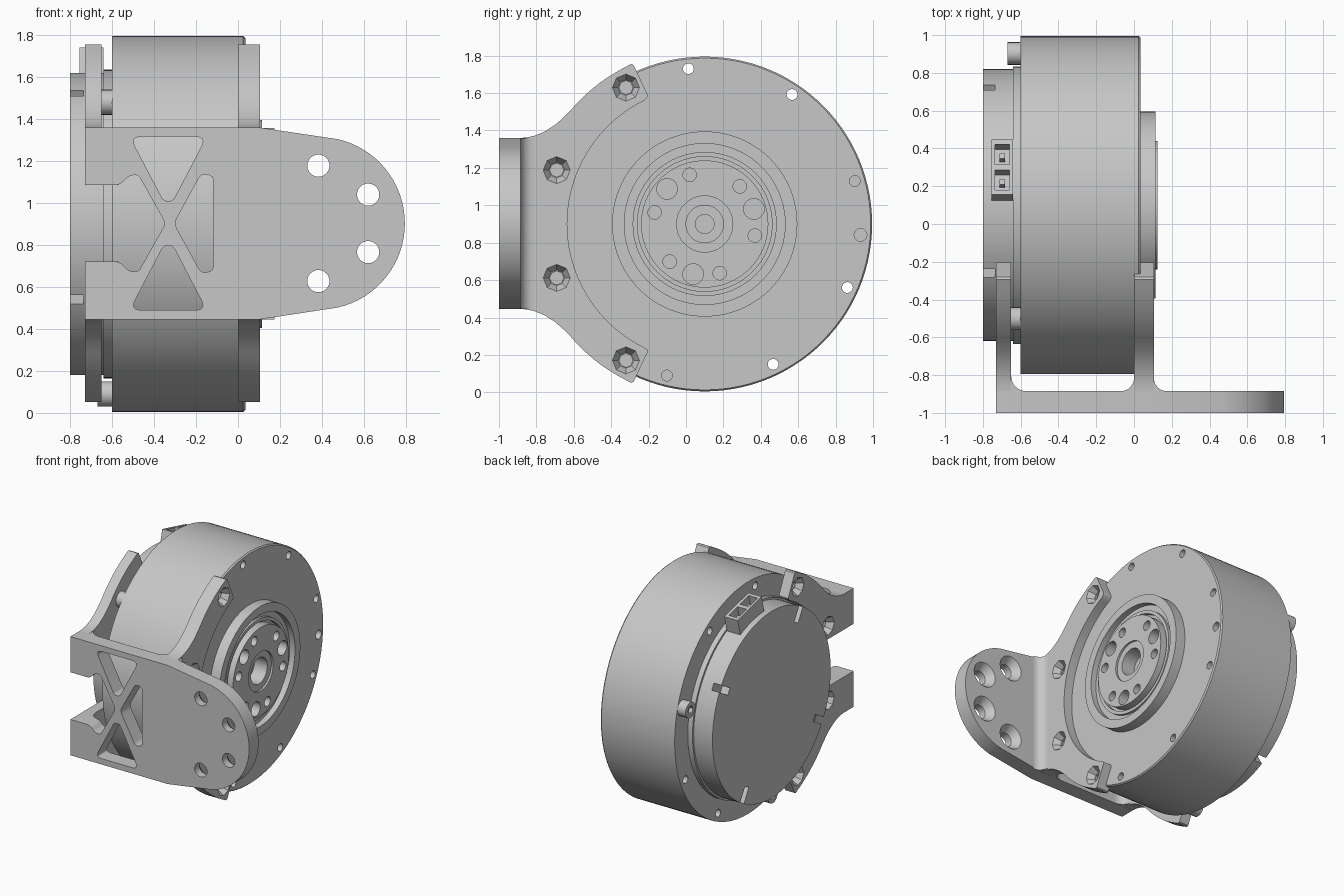
import bpy, bmesh, math
from math import cos, sin, radians
from mathutils import Vector, Matrix

if "Cube" in bpy.data.objects:
    bpy.data.objects.remove(bpy.data.objects["Cube"])

grey = bpy.data.materials.new("machined grey")
grey.use_nodes = True
COLOUR = (0.57, 0.57, 0.57, 1)
grey.diffuse_color = COLOUR
grey.node_tree.nodes["Principled BSDF"].inputs["Base Color"].default_value = COLOUR

CY, CZ = 0.1, 0.9          # motor axis, running along x
MID = 0.903                # mirror height of the bracket


def finish(name, bm):
    bmesh.ops.remove_doubles(bm, verts=bm.verts, dist=1e-5)
    bmesh.ops.recalc_face_normals(bm, faces=bm.faces)
    me = bpy.data.meshes.new(name)
    bm.to_mesh(me)
    bm.free()
    me.materials.append(grey)
    ob = bpy.data.objects.new(name, me)
    bpy.context.collection.objects.link(ob)
    return ob


def place(axis, a, b, t):
    return {"x": (t, a, b), "y": (a, t, b), "z": (a, b, t)}[axis]


def prism(name, pts, axis, lo, hi):
    """Extrude a flat outline along an axis."""
    bm = bmesh.new()
    rings = [[bm.verts.new(place(axis, a, b, t)) for a, b in pts] for t in (lo, hi)]
    low, high = rings
    bm.faces.new(low)
    bm.faces.new(high[::-1])
    for i in range(len(pts)):
        bm.faces.new((low[i - 1], low[i], high[i], high[i - 1]))
    return finish(name, bm)


def cone(name, axis, a, b, lo, hi, r1, r2, segs=24):
    """Round or faceted pin between two positions on an axis."""
    bm = bmesh.new()
    bmesh.ops.create_cone(bm, cap_ends=True, segments=segs, radius1=r1, radius2=r2, depth=abs(hi - lo))
    way = Vector(place(axis, 0, 0, hi - lo))
    turn = Vector((0, 0, 1)).rotation_difference(way).to_matrix().to_4x4()
    bm.transform(Matrix.Translation(place(axis, a, b, (lo + hi) / 2)) @ turn)
    return finish(name, bm)


def lathe(name, profile, segs=112):
    """Revolve (x, radius) points around the motor axis."""
    bm = bmesh.new()
    vs = [bm.verts.new((x, CY, CZ + r)) for x, r in profile]
    es = [bm.edges.new(p) for p in zip(vs, vs[1:])]
    bmesh.ops.spin(bm, geom=vs + es, cent=(0, CY, CZ), axis=(1, 0, 0),
                   angle=2 * math.pi, steps=segs, use_duplicate=False)
    return finish(name, bm)


def cut(target, tool):
    mod = target.modifiers.new("cut", "BOOLEAN")
    mod.object, mod.operation, mod.solver = tool, "DIFFERENCE", "EXACT"
    deps = bpy.context.evaluated_depsgraph_get()
    me = bpy.data.meshes.new_from_object(target.evaluated_get(deps))
    target.modifiers.clear()
    if len(me.polygons):
        target.data = me
    bpy.data.objects.remove(tool)


def polar(r, deg, cy=CY, cz=CZ):
    return cy + r * cos(radians(deg)), cz + r * sin(radians(deg))


def arc(r, a, b, n, cy=CY, cz=CZ):
    return [polar(r, a + (b - a) * i / n, cy, cz) for i in range(n + 1)]


def radial_rect(r0, r1, deg, half, offset=0):
    c, s = cos(radians(deg)), sin(radians(deg))
    corners = [(r0, -half), (r1, -half), (r1, half), (r0, half)]
    return [(CY + r * c - (w + offset) * s, CZ + r * s + (w + offset) * c) for r, w in corners]


def rounded(pts, radius, n=6):
    """Round every corner of a closed outline."""
    out = []
    for i, p in enumerate(pts):
        p, a, b = Vector(p), Vector(pts[i - 1]), Vector(pts[(i + 1) % len(pts)])
        r = min(radius, .45 * (a - p).length, .45 * (b - p).length)
        s, e = p + (a - p).normalized() * r, p + (b - p).normalized() * r
        for k in range(n + 1):
            t = k / n
            out.append(tuple(s * (1 - t) ** 2 + p * 2 * t * (1 - t) + e * t * t))
    return out


def flip(pts):
    return [(a, 2 * MID - b) for a, b in reversed(pts)]


# Motor housing with rear cover, front ring, output disc and hub bore
housing = lathe("motor_housing", [
    (-.8, 0), (-.8, .72), (-.64, .72), (-.64, .735), (-.6, .735), (-.6, .895),
    (.025, .895), (.035, .887), (.035, .495), (.115, .495), (.115, .43), (.07, .43),
    (.07, .385), (.09, .385), (.09, .36), (.06, .36), (.06, .34), (.125, .34),
    (.125, .15), (.11, .15), (.11, .1), (.0, .1), (.0, .05), (-.1, .05), (-.1, 0)])

# Output disc holes
for count, start, floor, r in ((6, 47, .04, .036), (3, 17, .02, .055)):
    for k in range(count):
        y, z = polar(.275, start + 360 / count * k)
        cut(housing, cone("cutter", "x", y, z, floor, .2, r, r))

# Rim holes: four run right through, three are blind
for deg, floor, r in [(96, -.7, .029), (56, -.7, .029), (-24, -.7, .029), (-64, -.7, .029),
                      (16, -.05, .029), (-104, -.05, .029), (-4, -.02, .034)]:
    y, z = polar(.835, deg)
    cut(housing, cone("cutter", "x", y, z, floor, .1, r, r, 20))

# Rear cover slots
for deg in (30, 120, 210, 300):
    cut(housing, prism("cutter", radial_rect(.6, .78, deg, .026), "x", -.85, -.735))

# Rear housing bolts with sockets
for k in range(3):
    y, z = polar(.835, 16 + 120 * k)
    bolt = cone(f"rear_bolt_{k + 1}", "x", y, z, -.67, -.59, .06, .06)
    cut(bolt, cone("cutter", "x", y, z, -.7, -.64, .032, .032, 6))

# Cable connector with two sockets and pins
connector = prism("cable_connector", radial_rect(.64, .83, 76, .15), "x", -.755, -.64)
for k, side in enumerate((-.07, .07)):
    cut(connector, prism("cutter", radial_rect(.72, .9, 76, .055, side), "x", -.737, -.66))
    prism(f"connector_pin_{k + 1}", radial_rect(.71, .79, 76, .014, side), "x", -.712, -.684)

# Bracket front plate with a rounded end
plate = prism("bracket_plate", [(-.73, .445), (-.73, 1.36), (.1, 1.36)]
              + arc(.4115, 77, -77, 32, .3835, MID) + [(.1, .445)], "y", -1, -.885)

# Truss windows and the open notch on the left edge
top_window = rounded([(-.515, 1.316), (-.15, 1.316), (-.31, 1.01), (-.355, 1.01)], .055)
side_half = [(-.118, 1.13), (-.175, 1.14)]
side_window = rounded(side_half + [(-.305, MID)] + flip(side_half), .03)
notch_half = [(-.9, 1.085), (-.565, 1.085), (-.52, 1.13), (-.475, 1.135)]
notch = rounded(notch_half + [(-.345, MID)] + flip(notch_half), .025)
for pts in (top_window, flip(top_window), side_window, notch):
    cut(plate, prism("cutter", pts, "y", -1.1, -.8))

# Countersunk mounting holes in the plate
for x, dz in ((.383, .275), (.62, .137)):
    for z in (MID + dz, MID - dz):
        cut(plate, cone("cutter", "y", x, z, -1.1, -.8, .053, .053))
        cut(plate, cone("cutter", "y", x, z, -.945, -.88, .05, .1))

# Bracket arms follow the rim: the right one is whole, the left one is two fingers
upper = ([(-.885, 1.36), (-.85, 1.363), (-.81, 1.372), (-.76, 1.392), (-.7, 1.43), (-.66, 1.465)]
         + arc(.94, 140, 118, 10) + [(-.295, 1.755), (-.28, 1.75), (-.205, 1.59), (-.207, 1.578)])
finger = upper + arc(.735, 116, 165.4, 20) + [(-.885, 1.085)]
right_arm = prism("bracket_right_arm", upper + arc(.735, 116, 244, 48) + flip(upper), "x", 0, .105)
upper_finger = prism("bracket_left_arm_upper", finger, "x", -.73, -.65)
lower_finger = prism("bracket_left_arm_lower", flip(finger), "x", -.73, -.65)

# Faceted screw seats in the arms
for deg in (120, 160, 200, 240):
    y, z = polar(.842, deg)
    left = upper_finger if deg < 180 else lower_finger
    for arm, face, way in ((left, -.73, -1), (right_arm, .105, 1)):
        out = face + way * .003
        cut(arm, cone("cutter", "x", y, z, face - way * .05, out, .042, .074, 8))
        cut(arm, cone("cutter", "x", y, z, face - way * .064, out, .036, .036, 8))

# Curved fillets where the arms meet the plate
for name, x, way, r, lo, hi in (("left_upper", -.65, 1, .08, 1.085, 1.36),
                                ("left_lower", -.65, 1, .08, .446, .721),
                                ("right_inner", 0, -1, .07, .446, 1.36),
                                ("right_outer", .105, 1, .07, .446, 1.358)):
    curve = [(x + way * r * (1 - sin(radians(t))), -.885 + r * (1 - cos(radians(t))))
             for t in range(0, 91, 10)]
    prism(f"bracket_fillet_{name}", curve + [(x, -.885)], "z", lo, hi)

# Smooth the round surfaces, keep the edges sharp
bpy.ops.object.select_all(action="DESELECT")
for ob in bpy.context.collection.objects:
    if ob.type == "MESH" and grey.name in ob.data.materials:
        ob.select_set(True)
        bpy.context.view_layer.objects.active = ob
bpy.ops.object.shade_smooth_by_angle(angle=radians(30))
